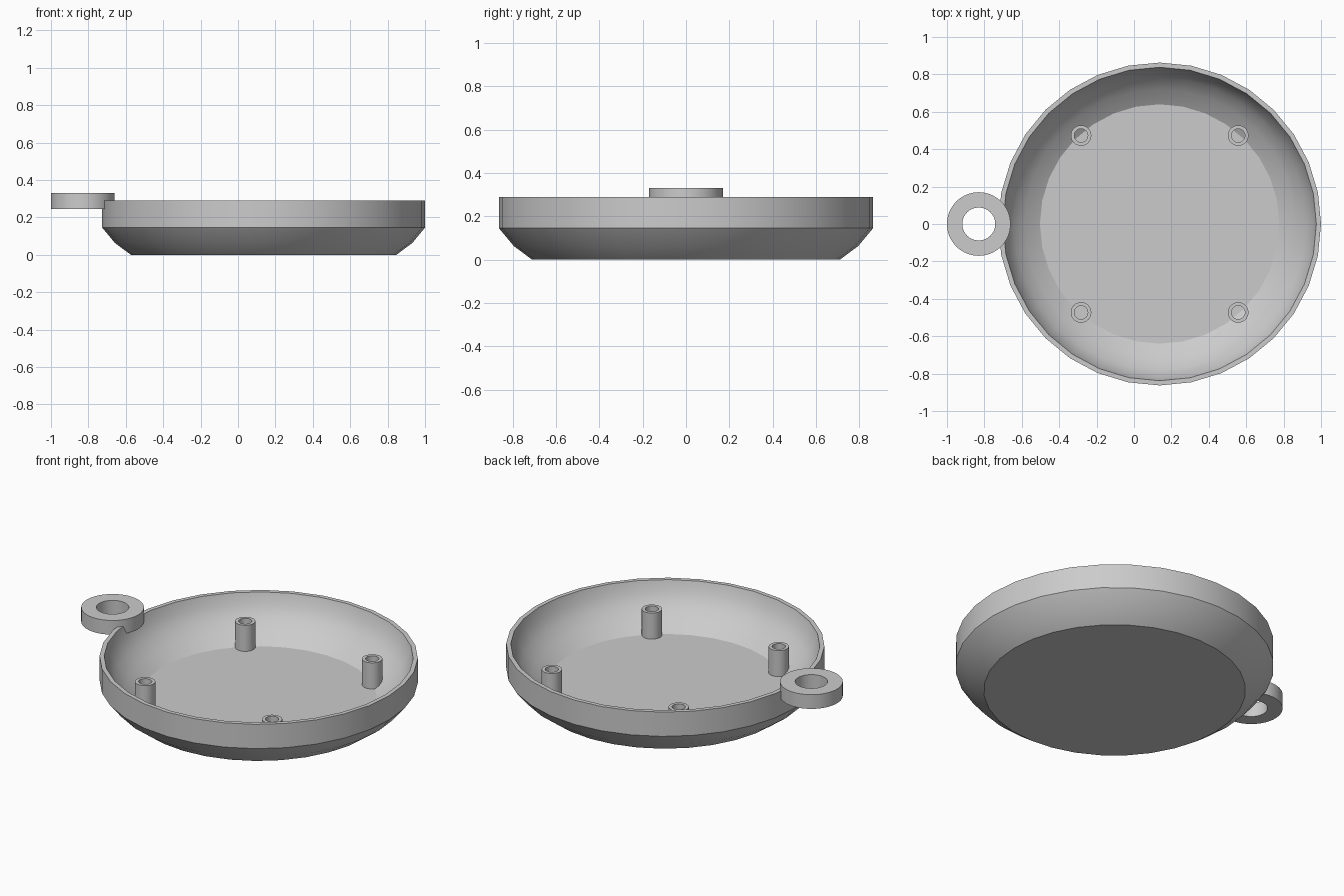
import bpy, bmesh, math

cube = bpy.data.objects.get("Cube")
if cube:
    bpy.data.objects.remove(cube, do_unlink=True)

GREY = (0.6, 0.6, 0.6, 1.0)
grey = bpy.data.materials.new("light grey plastic")
grey.use_nodes = True
grey.diffuse_color = GREY
grey.node_tree.nodes["Principled BSDF"].inputs["Base Color"].default_value = GREY


def lathe(name, profile, sides, location, closed):
    """Revolve (radius, z) points; closed makes a tube, otherwise both ends are capped."""
    bm = bmesh.new()
    rings = []
    for r, z in profile:
        angles = [2 * math.pi * i / sides for i in range(sides)]
        rings.append([bm.verts.new((r * math.cos(a), r * math.sin(a), z)) for a in angles])
    pairs = list(zip(rings, rings[1:]))
    if closed:
        pairs.append((rings[-1], rings[0]))
    else:
        bm.faces.new(rings[0])
        bm.faces.new(rings[-1])
    for low, high in pairs:
        for i in range(sides):
            j = (i + 1) % sides
            bm.faces.new((low[i], low[j], high[j], high[i]))
    bmesh.ops.recalc_face_normals(bm, faces=bm.faces)
    mesh = bpy.data.meshes.new(name)
    bm.to_mesh(mesh)
    bm.free()
    mesh.materials.append(grey)
    obj = bpy.data.objects.new(name, mesh)
    obj.location = location
    bpy.context.collection.objects.link(obj)
    bpy.ops.object.select_all(action="DESELECT")
    obj.select_set(True)
    bpy.context.view_layer.objects.active = obj
    bpy.ops.object.shade_smooth_by_angle(angle=math.radians(30))
    return obj


def tube(name, outer, inner, bottom, top, sides, x, y):
    profile = [(outer, bottom), (outer, top), (inner, top), (inner, bottom)]
    return lathe(name, profile, sides, (x, y, 0), True)


CENTRE_X = 0.137

# Shallow dish: bevelled outside, rounded inside, raised flat floor
dish_profile = [
    (0.71, 0), (0.795, 0.063), (0.863, 0.145), (0.863, 0.29),
    (0.838, 0.29), (0.82, 0.225), (0.78, 0.165), (0.72, 0.108), (0.64, 0.057),
]
lathe("dish", dish_profile, 32, (CENTRE_X, 0, 0), False)

# Four hollow screw posts on the floor
for side, sx in (("left", 1), ("right", -1)):
    for end, sy in (("front", -1), ("back", 1)):
        tube(f"{end}_{side}_post", 0.055, 0.036, 0.03, 0.213, 32,
             CENTRE_X + sx * 0.42, sy * 0.473)

# Hanging ring joined to the rim
tube("hanging_ring", 0.17, 0.088, 0.245, 0.33, 64, -0.83, 0)
